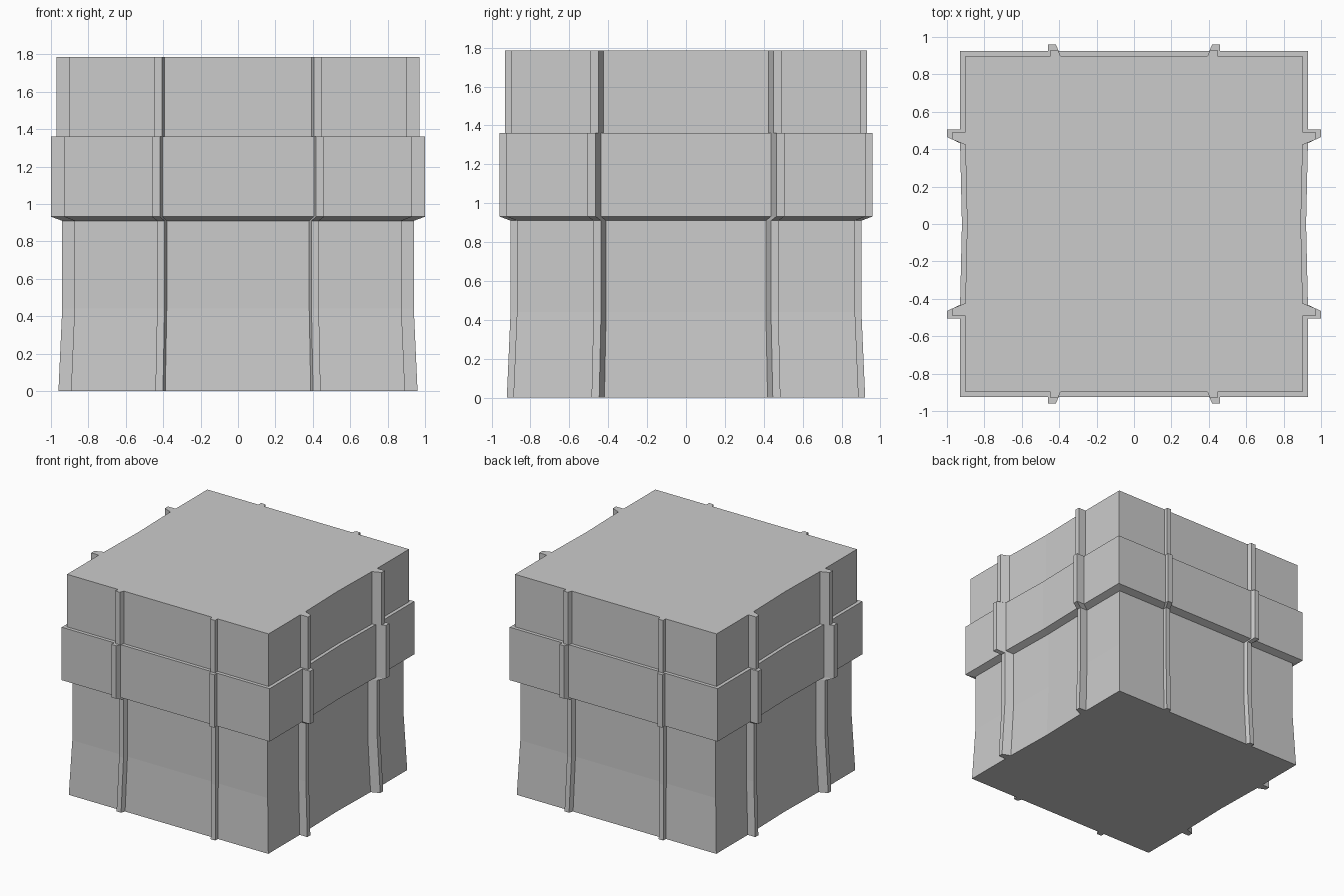
import bpy, bmesh

if "Cube" in bpy.data.objects:
    bpy.data.objects.remove(bpy.data.objects["Cube"])

# One quarter of the ribbed square cross-section, at the widest band
QUARTER = [(.92, 0), (.93, .437), (1, .465), (1, .506), (.93, .506),
           (.93, .925), (.46, .925), (.46, .96), (.418, .96), (.405, .925)]
# (height, scale): flared foot, straight wall, wide band, set-back top
LEVELS = [(0, .96), (.44, .94), (.91, .94), (.932, 1), (1.36, 1), (1.36, .97), (1.785, .97)]


def full_outline():
    upper = QUARTER + [(-x, y) for x, y in reversed(QUARTER)]
    return upper + [(x, -y) for x, y in reversed(upper[1:-1])]


def loft(name, outline, levels):
    bm = bmesh.new()
    rings = [[bm.verts.new((x * s, y * s, z)) for x, y in outline] for z, s in levels]
    n = len(outline)
    for low, high in zip(rings, rings[1:]):
        for i in range(n):
            j = (i + 1) % n
            bm.faces.new((low[i], low[j], high[j], high[i]))
    bm.faces.new(rings[0][::-1])
    bm.faces.new(rings[-1])
    bmesh.ops.recalc_face_normals(bm, faces=bm.faces[:])
    mesh = bpy.data.meshes.new(name)
    bm.to_mesh(mesh)
    bm.free()
    obj = bpy.data.objects.new(name, mesh)
    bpy.context.collection.objects.link(obj)
    return obj


# Ribbed block with its stepped band
loft("ribbed_block", full_outline(), LEVELS)
